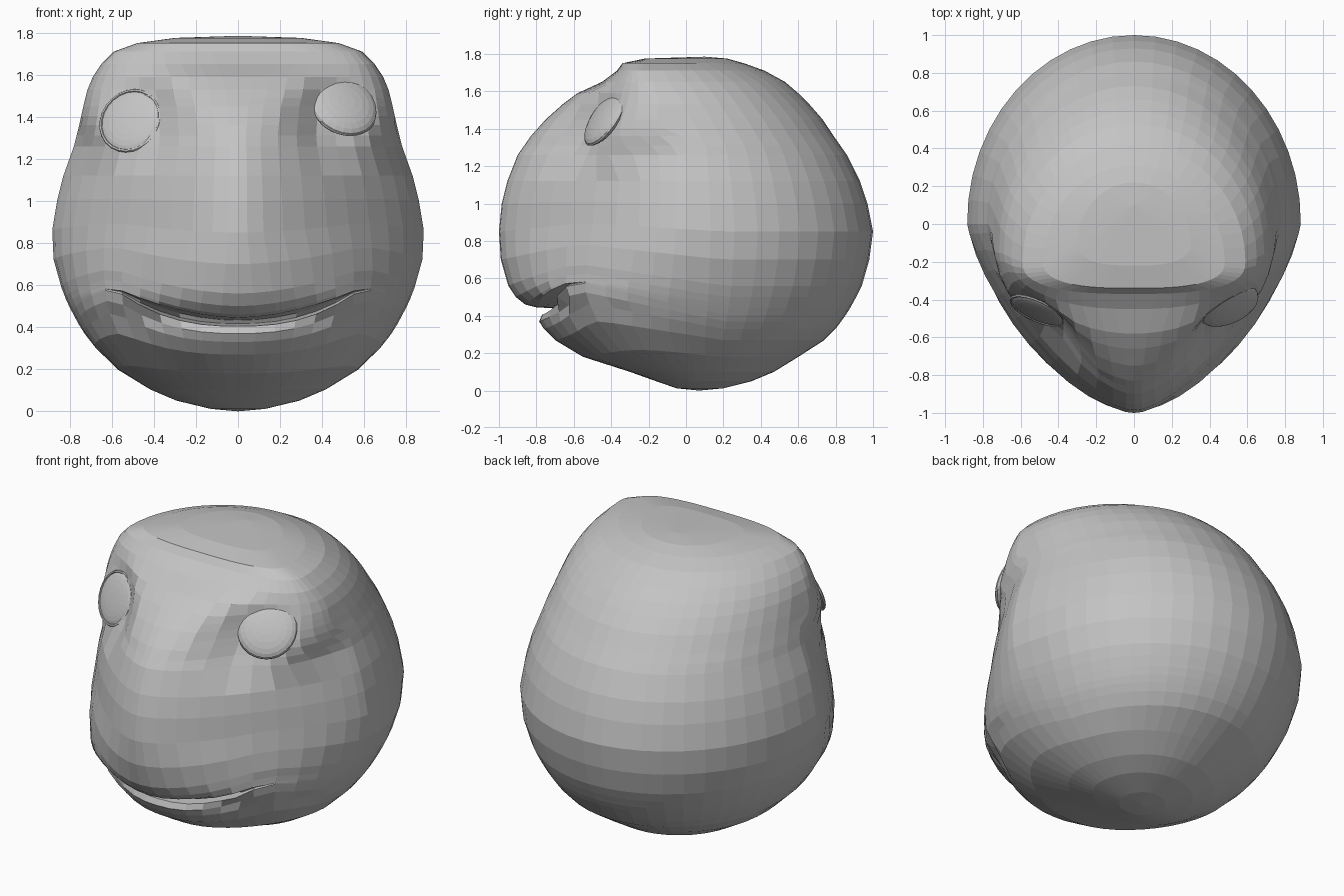
import bpy, bmesh, math
from mathutils import Matrix, Vector

cube = bpy.data.objects.get("Cube")
if cube:
    bpy.data.objects.remove(cube, do_unlink=True)

grey = bpy.data.materials.new("plain_grey")
grey.use_nodes = True
grey.diffuse_color = (0.55, 0.55, 0.55, 1)
for node in grey.node_tree.nodes:
    if node.type == 'BSDF_PRINCIPLED':
        node.inputs["Base Color"].default_value = (0.55, 0.55, 0.55, 1)


def lerp(table, z):
    """Piecewise linear lookup of a value by height."""
    if z <= table[0][0]:
        return table[0][1]
    for (a, va), (b, vb) in zip(table, table[1:]):
        if z <= b:
            return va + (vb - va) * (z - a) / (b - a)
    return table[-1][1]


def add_object(name, bm):
    bmesh.ops.recalc_face_normals(bm, faces=bm.faces[:])
    mesh = bpy.data.meshes.new(name)
    bm.to_mesh(mesh)
    bm.free()
    mesh.materials.append(grey)
    obj = bpy.data.objects.new(name, mesh)
    bpy.context.collection.objects.link(obj)
    return obj


# Head outline by height: z, half width, front y, back y
PROFILE = [
    (.012, .13, -.05, .2), (.05, .29, -.16, .35), (.1, .41, -.3, .47),
    (.18, .55, -.55, .6), (.27, .65, -.7, .74), (.33, .7, -.76, .8),
    (.37, .73, -.785, .83), (.405, .752, -.77, .855), (.445, .774, -.8, .88),
    (.46, .782, -.86, .888), (.5, .803, -.91, .91), (.56, .83, -.95, .94),
    (.7, .875, -.99, .98), (.85, .885, -1, 1), (1, .86, -.985, .97),
    (1.12, .83, -.955, .93), (1.26, .78, -.9, .86), (1.36, .755, -.83, .79),
    (1.45, .735, -.75, .73), (1.53, .715, -.66, .66), (1.59, .69, -.58, .6),
    (1.65, .65, -.45, .53), (1.71, .59, -.37, .42), (1.75, .48, -.34, .31),
    (1.775, .3, -.22, .22)]
WIDTH = [(r[0], r[1]) for r in PROFILE]
FRONT = [(r[0], r[2]) for r in PROFILE]
BACK = [(r[0], r[3]) for r in PROFILE]
ROUNDNESS = [(0, 2), (.45, 1.85), (.6, 1.6), (.85, 1.36), (1.3, 1.36),
             (1.45, 1.5), (1.6, 1.8), (1.7, 2.6)]
WIDEST = [(0, .07), (.3, 0), (1.3, 0), (1.7, -.2), (1.75, -.2), (1.775, -.1)]

# Smile: rows rise toward the mouth corners, two rows sink in between the lips
LIFT = [(0, 0), (.41, .175), (.445, .14), (1.05, 0)]
SMILE = [(.41, 2.5), (.445, 1.8)]
MOUTH_ROWS = [.417, .433]
MOUTH_DEPTH = .2
CORNER = .58

EYE_ROWS = [1.31, 1.405, 1.49]
EYE = Vector((.51, -.455, 1.38))
SOCKET_RADIUS = .22
SNOUT_TIP = .06
SEGMENTS = 48


def head_point(z, angle):
    c, s = math.cos(angle), math.sin(angle)
    x, y, front = lerp(WIDTH, z) * c, s, s < 0
    for _ in range(8):
        t = min(abs(x) / CORNER, 1)
        fade = max(0, min(1, (.2 - y) / .75))
        high = z + lerp(LIFT, z) * t ** lerp(SMILE, z) * fade
        width = lerp(WIDTH, high)
        level = z + (high - z) * t * t
        middle = lerp(WIDEST, level)
        if front:
            # Tapered section with a blunt tip
            p = lerp(ROUNDNESS, level)
            u = abs(c) ** (2 / p)
            v = u * u * (1 + SNOUT_TIP) / (u + SNOUT_TIP)
            y = middle + (lerp(FRONT, level) - middle) * max(0, 1 - v ** p) ** (1 / p)
            x = math.copysign(width * u, c)
        else:
            y = middle + (lerp(BACK, level) - middle) * s
            x = width * c
    if front and z in MOUTH_ROWS:
        y += MOUTH_DEPTH * max(0, 1 - (x / CORNER) ** 2)
    # Slanted flat socket around each eye
    if y < -.05:
        dx, dz = abs(x) - EYE.x, high - EYE.z
        weight = math.exp(-(math.hypot(dx, dz - .02) / SOCKET_RADIUS) ** 5)
        y += (EYE.y + .45 * dx + .4 * dz - y) * weight
    return Vector((x, y, high))


# Head: rings bridged from the chin to the crown
bm = bmesh.new()
rows = sorted([r[0] for r in PROFILE] + MOUTH_ROWS + EYE_ROWS)
rings = [[bm.verts.new(head_point(z, math.tau * i / SEGMENTS))
          for i in range(SEGMENTS)] for z in rows]
chin = bm.verts.new((0, .07, 0))
crown = bm.verts.new((0, .1, 1.785))
for i in range(SEGMENTS):
    j = (i + 1) % SEGMENTS
    for low, high in zip(rings, rings[1:]):
        bm.faces.new((low[i], low[j], high[j], high[i]))
    bm.faces.new((chin, rings[0][j], rings[0][i]))
    bm.faces.new((crown, rings[-1][i], rings[-1][j]))
add_object("head", bm)


def on_socket(side, rise):
    """Frame on an eye socket, local z outward and local y upward."""
    spot = Vector((side * EYE.x, EYE.y, EYE.z))
    turn = Vector((side * .41, -.91, .36)).to_track_quat('Z', 'Y').to_matrix().to_4x4()
    return Matrix.Translation(spot) @ turn @ Matrix.Translation((0, rise, 0))


def dome(name, frame, size):
    bm = bmesh.new()
    bmesh.ops.create_uvsphere(bm, u_segments=24, v_segments=12, radius=1)
    bmesh.ops.transform(bm, matrix=frame @ Matrix.Diagonal((*size, 1)), verts=bm.verts[:])
    return add_object(name, bm)


def rim(name, frame, radius, start, end, thickness):
    """Thin fold following an arc in the frame."""
    bm = bmesh.new()
    steps, sides = 24, 6
    loops = []
    for k in range(steps + 1):
        a = math.radians(start + (end - start) * k / steps)
        out = Vector((math.cos(a), math.sin(a), 0))
        loops.append([bm.verts.new(frame @ (out * radius + thickness * (
            out * math.cos(b) + Vector((0, 0, math.sin(b))))))
            for b in (math.tau * n / sides for n in range(sides))])
    for p, q in zip(loops, loops[1:]):
        for n in range(sides):
            m = (n + 1) % sides
            bm.faces.new((p[n], p[m], q[m], q[n]))
    bmesh.ops.remove_doubles(bm, verts=bm.verts[:], dist=.0001)
    return add_object(name, bm)


# Open right eye with its rim
frame = on_socket(-1, 0)
dome("right_eye", frame, (.15, .15, .025))
rim("right_eye_rim", frame @ Matrix.Translation((0, 0, .004)), .152, 0, 360, .008)

# Closed left eye: lid tipped so its top sinks in and its lower edge stands out
frame = on_socket(1, .08) @ Matrix.Rotation(-.22, 4, 'X')
dome("left_eyelid", frame, (.17, .17, .045))
rim("left_eyelid_edge", frame, .165, 215, 325, .008)
